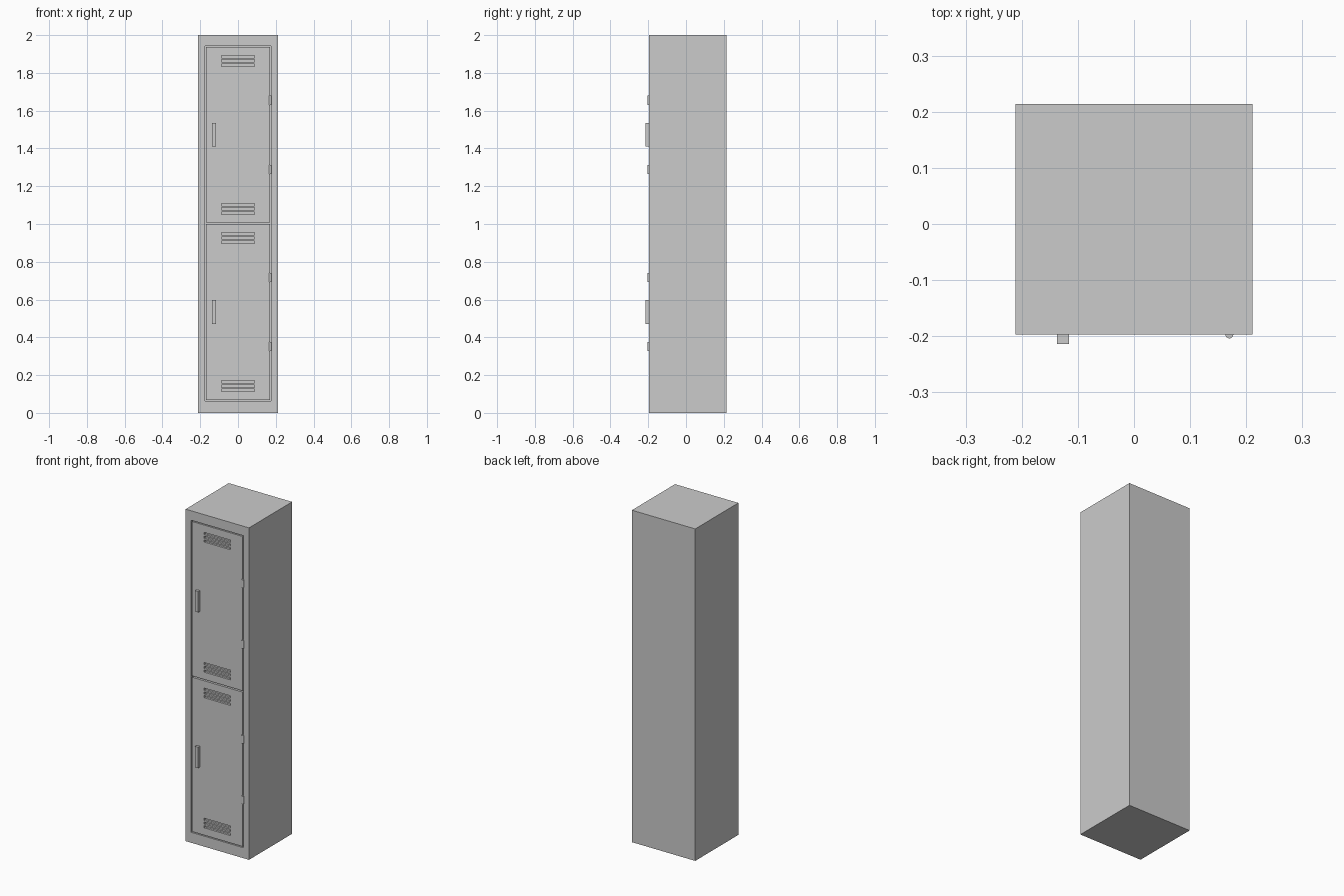
import bpy, bmesh

if "Cube" in bpy.data.objects:
    bpy.data.objects.remove(bpy.data.objects["Cube"])

FRONT, BACK = -0.197, 0.2135
RECESS = 0.022


def finish(bm, name):
    bmesh.ops.recalc_face_normals(bm, faces=bm.faces)
    mesh = bpy.data.meshes.new(name)
    bm.to_mesh(mesh)
    bm.free()
    ob = bpy.data.objects.new(name, mesh)
    bpy.context.collection.objects.link(ob)
    return ob


def add_box(bm, lo, hi):
    verts = bmesh.ops.create_cube(bm, size=1)["verts"]
    for v in verts:
        for i in range(3):
            v.co[i] = lo[i] if v.co[i] < 0 else hi[i]


def box(name, lo, hi):
    bm = bmesh.new()
    add_box(bm, lo, hi)
    return finish(bm, name)


def cut(ob, cutter):
    mod = ob.modifiers.new("cut", "BOOLEAN")
    mod.operation = "DIFFERENCE"
    mod.solver = "EXACT"
    mod.object = cutter
    cutter.hide_render = True
    cutter.hide_set(True)


# Cabinet with one shallow recess in the front for both doors
cabinet = box("cabinet", (-0.211, FRONT, 0), (0.211, BACK, 2))
opening = box("opening_cutter", (-0.176, FRONT - 0.05, 0.063),
              (0.176, FRONT + RECESS, 1.943))
cut(cabinet, opening)

for label, cz in (("lower", 0.534), ("upper", 1.472)):
    # Door panel, flush with the cabinet front
    door = box(label + "_door", (-0.169, FRONT, cz - 0.465),
               (0.169, FRONT + RECESS - 0.002, cz + 0.465))

    # Vent slots: three near the top and three near the bottom
    bm = bmesh.new()
    for side in (-1, 1):
        for row in (-1, 0, 1):
            z = cz + side * 0.392 + row * 0.0225
            add_box(bm, (-0.0875, FRONT - 0.02, z - 0.0065),
                    (0.0875, FRONT + 0.012, z + 0.0065))
    cut(door, finish(bm, label + "_vent_cutter"))

    # Pull handle
    box(label + "_handle", (-0.1375, -0.2135, cz - 0.063),
        (-0.116, FRONT + 0.004, cz + 0.063))

    # Hinge barrels along the right edge
    for pos, side in (("bottom", -1), ("top", 1)):
        bpy.ops.mesh.primitive_cylinder_add(
            vertices=16, radius=0.007, depth=0.048,
            location=(0.170, FRONT, cz + side * 0.183))
        hinge = bpy.context.object
        hinge.name = f"{label}_{pos}_hinge"
        bpy.ops.object.shade_smooth_by_angle()
